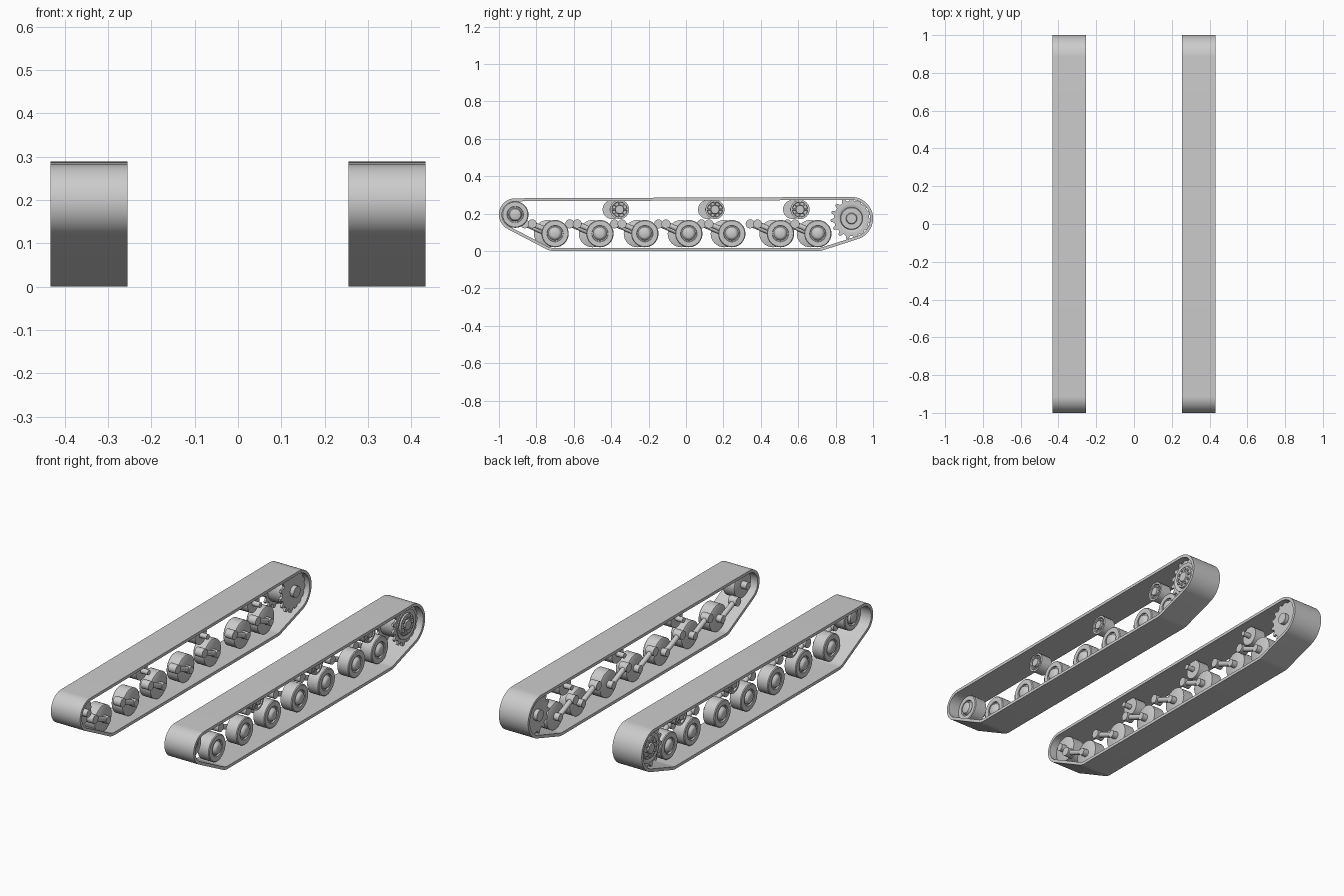
import bpy, bmesh, math
from mathutils import Vector, Matrix

if "Cube" in bpy.data.objects:
    bpy.data.objects.remove(bpy.data.objects["Cube"])

steel = bpy.data.materials.new("light_grey")
steel.diffuse_color = (0.6, 0.6, 0.6, 1)
steel.use_nodes = True
steel.node_tree.nodes["Principled BSDF"].inputs["Base Color"].default_value = steel.diffuse_color


def finish(name, bm):
    bmesh.ops.recalc_face_normals(bm, faces=bm.faces)
    me = bpy.data.meshes.new(name)
    bm.to_mesh(me)
    bm.free()
    me.materials.append(steel)
    ob = bpy.data.objects.new(name, me)
    bpy.context.collection.objects.link(ob)
    bpy.ops.object.select_all(action='DESELECT')
    ob.select_set(True)
    bpy.context.view_layer.objects.active = ob
    bpy.ops.object.shade_smooth_by_angle(angle=math.radians(35))
    return ob


def lathe(bm, s, profile, y, z, n=32):
    """Closed solid of revolution about x; profile is (distance from middle, radius)."""
    rings = []
    for x, r in profile:
        rings.append([bm.verts.new((s * x, y + r * math.cos(2 * math.pi * i / n),
                                    z + r * math.sin(2 * math.pi * i / n))) for i in range(n)])
    for a, b in zip(rings, rings[1:]):
        for i in range(n):
            j = (i + 1) % n
            bm.faces.new((a[i], a[j], b[j], b[i]))
    bm.faces.new(rings[0])
    bm.faces.new(rings[-1])


def prism(bm, s, x0, x1, pts):
    """Extrude a (y, z) outline along x."""
    a = [bm.verts.new((s * x0, y, z)) for y, z in pts]
    b = [bm.verts.new((s * x1, y, z)) for y, z in pts]
    for i in range(len(pts)):
        j = (i + 1) % len(pts)
        bm.faces.new((a[i], a[j], b[j], b[i]))
    bm.faces.new(a)
    bm.faces.new(b)


def rod(bm, p, q, r, n=16):
    p, q = Vector(p), Vector(q)
    rot = (q - p).to_track_quat('Z', 'Y').to_matrix().to_4x4()
    bmesh.ops.create_cone(bm, cap_ends=True, segments=n, radius1=r, radius2=r,
                          depth=(q - p).length, matrix=Matrix.Translation((p + q) / 2) @ rot)


# Belt is wrapped round these circles: y, z, outer radius
WRAP = [(-0.913, 0.195, 0.087), (0.885, 0.174, 0.115),
        (-0.705, 0.093, 0.093), (0.705, 0.093, 0.093)]


def wrapped(inset, n=128):
    pts = []
    for i in range(n):
        a = 2 * math.pi * (i + 0.5) / n
        c, d = math.cos(a), math.sin(a)
        y, z, r = max(WRAP, key=lambda w: w[0] * c + w[1] * d + w[2])
        pts.append((y + (r - inset) * c, z + (r - inset) * d))
    return pts


def belt(s):
    bm = bmesh.new()
    outer, inner = wrapped(0), wrapped(0.016)
    loops = [[bm.verts.new((s * x, y, z)) for y, z in pts]
             for x, pts in ((0.255, outer), (0.432, outer), (0.432, inner), (0.255, inner))]
    n = len(outer)
    for k in range(4):
        a, b = loops[k], loops[(k + 1) % 4]
        for i in range(n):
            j = (i + 1) % n
            bm.faces.new((a[i], a[j], b[j], b[i]))
    return bm


ROAD = [-0.70, -0.46, -0.22, 0.015, 0.245, 0.505, 0.705]
ROLLERS = [-0.355, 0.155, 0.61]

for s, side in ((1, "right"), (-1, "left")):
    shift = 0 if s > 0 else -0.04      # axles are staggered between sides
    finish(side + "_track_belt", belt(s))

    # Road wheels with a raised hub, plus trailing swing arms
    for k, y0 in enumerate(ROAD):
        y, z = y0 + shift, 0.093
        bm = bmesh.new()
        lathe(bm, s, [(0.295, 0.068), (0.298, 0.073), (0.362, 0.073), (0.366, 0.069), (0.366, 0.044),
                      (0.358, 0.042), (0.358, 0.036), (0.372, 0.028), (0.376, 0.02)], y, z)
        finish(f"{side}_road_wheel_{k + 1}", bm)
        bm = bmesh.new()
        py, pz = y - 0.122, 0.145
        rod(bm, (s * 0.280, y, z), (s * 0.280, py, pz), 0.014)
        lathe(bm, s, [(0.264, 0.02), (0.30, 0.02)], y, z, 16)
        lathe(bm, s, [(0.258, 0.024), (0.305, 0.024)], py, pz, 20)
        finish(f"{side}_swing_arm_{k + 1}", bm)

    # Return rollers with ribbed hubs
    for k, y0 in enumerate(ROLLERS):
        y, z = y0 + shift, 0.222
        bm = bmesh.new()
        lathe(bm, s, [(0.305, 0.051), (0.370, 0.051), (0.370, 0.041),
                      (0.358, 0.039), (0.358, 0.024), (0.374, 0.022)], y, z)
        lathe(bm, s, [(0.262, 0.014), (0.31, 0.014)], y, z, 16)
        for i in range(8):
            a = math.pi * i / 4
            c, d = math.cos(a), math.sin(a)
            rod(bm, (s * 0.361, y + 0.02 * c, z + 0.02 * d),
                (s * 0.361, y + 0.042 * c, z + 0.042 * d), 0.005, 8)
        finish(f"{side}_return_roller_{k + 1}", bm)

    # Front idler
    bm = bmesh.new()
    lathe(bm, s, [(0.295, 0.066), (0.298, 0.071), (0.366, 0.071), (0.370, 0.067), (0.370, 0.044),
                  (0.362, 0.042), (0.362, 0.036), (0.376, 0.030), (0.380, 0.02)], -0.913, 0.195)
    lathe(bm, s, [(0.262, 0.02), (0.30, 0.02)], -0.913, 0.195, 16)
    finish(side + "_idler_wheel", bm)

    # Rear drive sprocket: two toothed plates, drum, stepped hub and bolts
    cy, cz, teeth = 0.885, 0.174, 15
    outline = []
    for i in range(teeth):
        for f, r in ((-0.32, 0.094), (-0.13, 0.112), (0.13, 0.112), (0.32, 0.094)):
            a = 2 * math.pi * (i + f) / teeth + math.pi / 2
            outline.append((cy + r * math.cos(a), cz + r * math.sin(a)))
    bm = bmesh.new()
    prism(bm, s, 0.284, 0.296, outline)
    prism(bm, s, 0.384, 0.396, outline)
    lathe(bm, s, [(0.29, 0.080), (0.402, 0.080), (0.402, 0.070), (0.397, 0.060), (0.405, 0.057),
                  (0.405, 0.030), (0.412, 0.026)], cy, cz)
    lathe(bm, s, [(0.262, 0.03), (0.29, 0.03)], cy, cz, 20)
    for i in range(10):
        a = 2 * math.pi * i / 10
        lathe(bm, s, [(0.402, 0.007), (0.412, 0.007)],
              cy + 0.043 * math.cos(a), cz + 0.043 * math.sin(a), 8)
    finish(side + "_drive_sprocket", bm)
